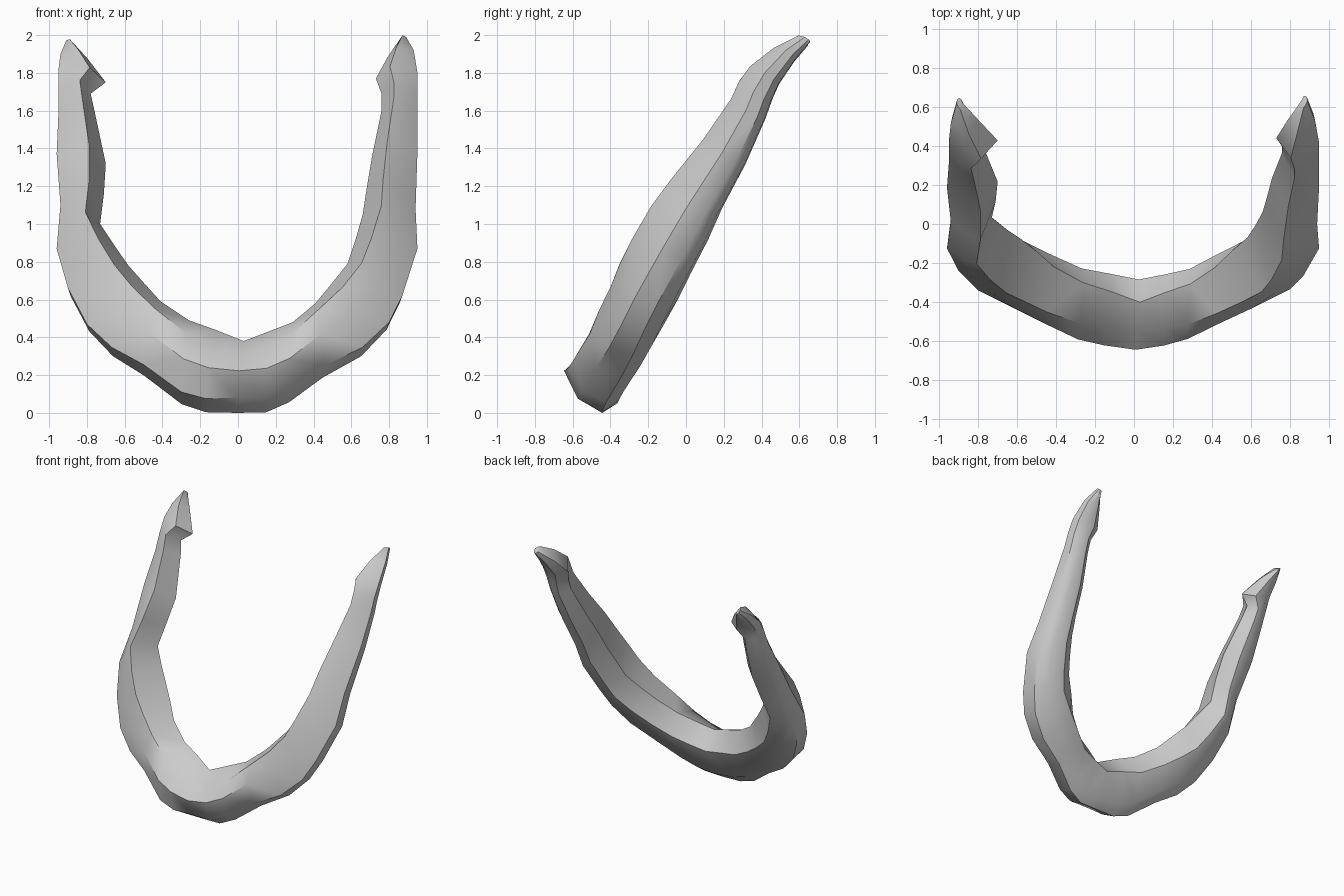
import bpy
import bmesh
import math

default_cube = bpy.data.objects.get("Cube")
if default_cube:
    bpy.data.objects.remove(default_cube, do_unlink=True)

# The band lies in a plane leaning backwards by this angle
LEAN = math.radians(30.2)
SIN, COS = math.sin(LEAN), math.cos(LEAN)

# Outer edge x, z and inner edge x, z, from the bottom middle to each tip
CENTRE = (0, 0, .03, .38)
RIGHT_ARM = [
    (-.17, .01, -.12, .44), (-.3, .06, -.26, .49), (-.5, .22, -.41, .59),
    (-.67, .33, -.5, .69), (-.8, .47, -.58, .78), (-.9, .66, -.65, .88),
    (-.96, .87, -.73, 1), (-.94, 1.1, -.71, 1.16), (-.96, 1.37, -.7, 1.32),
    (-.95, 1.6, -.76, 1.6), (-.95, 1.72, -.78, 1.69), (-.95, 1.82, -.7, 1.75),
    (-.94, 1.9, -.8, 1.88), (-.91, 1.97, -.88, 1.95)]
LEFT_ARM = [
    (.15, .01, .16, .43), (.27, .07, .29, .48), (.45, .21, .41, .58),
    (.66, .33, .5, .69), (.8, .48, .58, .79), (.87, .62, .62, .91),
    (.95, .87, .66, 1.05), (.94, 1.08, .68, 1.18), (.95, 1.38, .71, 1.36),
    (.95, 1.6, .76, 1.6), (.95, 1.7, .76, 1.69), (.95, 1.8, .73, 1.77),
    (.93, 1.92, .79, 1.88), (.89, 1.99, .86, 1.97)]

# Front and back depth at each step away from the middle
FRONT = [.67, .67, .68, .69, .69, .7, .71, .71, .69, .65, .63, .64, .63, .57, .49]
BACK = [.34, .34, .34, .33, .33, .34, .35, .36, .38, .39, .42, .44, .45, .44, .42]

# Cross-section as (outer to inner, back to front) fractions
CHIN_SECTION = [(0, .13), (.01, .6), (.26, 1), (.62, .87), (1, .6), (.85, .1), (.24, 0)]
ARM_SECTION = [(.06, .2), (0, .53), (.35, .82), (.66, 1), (1, .33), (.65, 0), (.3, .02)]
# Depth fraction at which the outer edge is measured, on the chin and on the arms
CHIN_EDGE, ARM_EDGE = .13, .53
INNER = 4


def mix(a, b, factor):
    return a + (b - a) * factor


def slope_position(z, depth):
    """Distance up the leaning plane for a point of known height and depth."""
    return (z - SIN * depth) / COS


def make_ring(bm, station, step):
    """Add one cross-section, blending from the chin shape to the arm shape."""
    outer_x, outer_z, inner_x, inner_z = station
    blend = min(1, step / 5)
    section = [(mix(a[0], b[0], blend), mix(a[1], b[1], blend))
               for a, b in zip(CHIN_SECTION, ARM_SECTION)]
    depths = [mix(BACK[step], FRONT[step], across) for _, across in section]
    edge_depth = mix(BACK[step], FRONT[step], mix(CHIN_EDGE, ARM_EDGE, blend))
    outer_s = slope_position(outer_z, edge_depth)
    inner_s = slope_position(inner_z, depths[INNER])
    ring = []
    for (along, _), depth in zip(section, depths):
        x = mix(outer_x, inner_x, along)
        s = mix(outer_s, inner_s, along)
        ring.append(bm.verts.new((x, SIN * s - COS * depth, COS * s + SIN * depth)))
    return ring


# Loft the rings from the right tip, through the chin, to the left tip
bm = bmesh.new()
rings = [make_ring(bm, station, step + 1)
         for step, station in reversed(list(enumerate(RIGHT_ARM)))]
rings.append(make_ring(bm, CENTRE, 0))
rings += [make_ring(bm, station, step + 1) for step, station in enumerate(LEFT_ARM)]

for first, second in zip(rings, rings[1:]):
    for i in range(len(first)):
        j = (i + 1) % len(first)
        bm.faces.new((first[i], first[j], second[j], second[i]))
bm.faces.new(rings[0])
bm.faces.new(rings[-1])
bmesh.ops.triangulate(bm, faces=bm.faces[:])
bmesh.ops.recalc_face_normals(bm, faces=bm.faces[:])

# Rest the lowest point on the ground
lowest = min(vert.co.z for vert in bm.verts)
bmesh.ops.translate(bm, verts=bm.verts[:], vec=(0, 0, -lowest))

mesh = bpy.data.meshes.new("jaw_band")
bm.to_mesh(mesh)
bm.free()
jaw_band = bpy.data.objects.new("jaw_band", mesh)
bpy.context.collection.objects.link(jaw_band)

# Plain grey material
grey = bpy.data.materials.new("light_grey")
grey.use_nodes = True
colour = (.6, .6, .6, 1)
grey.diffuse_color = colour
grey.node_tree.nodes["Principled BSDF"].inputs["Base Color"].default_value = colour
mesh.materials.append(grey)

# Soft facets with crisp ridges
bpy.ops.object.select_all(action="DESELECT")
jaw_band.select_set(True)
bpy.context.view_layer.objects.active = jaw_band
bpy.ops.object.shade_smooth_by_angle(angle=math.radians(40))
